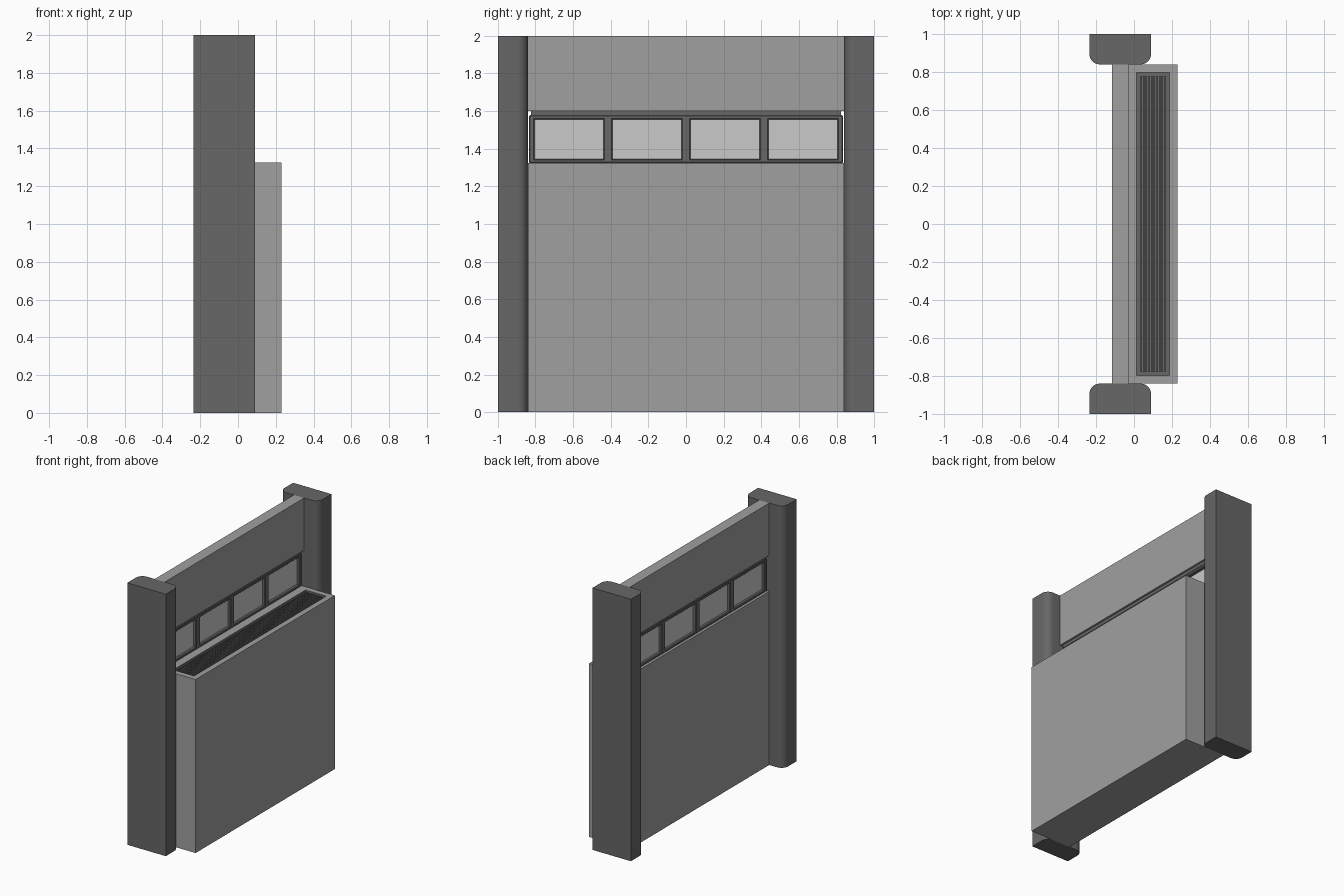
import bpy, bmesh
from mathutils import Vector

cube = bpy.data.objects.get("Cube")
if cube:
    bpy.data.objects.remove(cube, do_unlink=True)


def material(name, v):
    m = bpy.data.materials.new(name)
    m.use_nodes = True
    m.diffuse_color = (v, v, v, 1)
    m.node_tree.nodes["Principled BSDF"].inputs["Base Color"].default_value = (v, v, v, 1)
    return m


WALL = material("wall grey", 0.35)
DARK = material("dark grey", 0.135)
GLASS = material("pale glass", 0.59)


def box(name, x, y, z, mats, edit=None):
    """Box spanning three (min, max) ranges, with an optional bmesh edit."""
    bm = bmesh.new()
    bmesh.ops.create_cube(bm, size=1)
    for v in bm.verts:
        v.co = Vector([r[0] if c < 0 else r[1] for c, r in zip(v.co, (x, y, z))])
    if edit:
        edit(bm)
    me = bpy.data.meshes.new(name)
    bm.to_mesh(me)
    bm.free()
    for m in mats:
        me.materials.append(m)
    ob = bpy.data.objects.new(name, me)
    bpy.context.collection.objects.link(ob)
    return ob


def shade_smooth(ob):
    bpy.ops.object.select_all(action="DESELECT")
    ob.select_set(True)
    bpy.context.view_layer.objects.active = ob
    bpy.ops.object.shade_smooth_by_angle()


SPAN = (-0.84, 0.84)
WALL_X = (-0.115, -0.03)
FRAME_X = (-0.1, -0.045)
SILL, LINTEL = 1.325, 1.6


# Columns with the two inner vertical edges rounded
def round_inner(bm):
    inner = min(abs(v.co.y) for v in bm.verts) + 0.01
    edges = [e for e in bm.edges if all(abs(v.co.y) < inner for v in e.verts)
             and abs(e.verts[0].co.z - e.verts[1].co.z) > 1]
    bmesh.ops.bevel(bm, geom=edges, offset=0.055, segments=8, profile=0.5, affect="EDGES")


for side, y in (("right", (-1, -0.84)), ("left", (0.84, 1))):
    shade_smooth(box(side + "_column", (-0.235, 0.09), y, (0, 2), [DARK], round_inner))

# Wall below and above the window band
box("lower_wall", WALL_X, SPAN, (0, SILL), [WALL])
box("upper_wall", WALL_X, SPAN, (LINTEL, 2), [WALL])


# Deep cabinet with a recessed vent in its top
def sink_vent(bm):
    bm.normal_update()
    top = max(bm.faces, key=lambda f: f.calc_center_median().z)
    bmesh.ops.inset_individual(bm, faces=[top], thickness=0.06)
    rim = set(bm.faces)
    bmesh.ops.inset_individual(bm, faces=[top], thickness=0.0005, depth=-0.03)
    top.material_index = 1
    for f in set(bm.faces) - rim:
        f.material_index = 1


box("cabinet", (WALL_X[1], 0.23), SPAN, (0, SILL), [WALL, DARK], sink_vent)
SLATS = 10
for i in range(SLATS):
    x = 0.037 + 0.126 * i / (SLATS - 1)
    box(f"vent_slat_{i + 1}", (x - 0.004, x + 0.004), (-0.78, 0.78), (1.295, 1.32), [DARK])


# Window frame: rails, posts and panes
def soften(bm):
    bmesh.ops.bevel(bm, geom=bm.edges[:], offset=0.005, segments=1, affect="EDGES")


box("bottom_rail", FRAME_X, (-0.835, 0.835), (SILL, 1.345), [DARK], soften)
box("top_rail", FRAME_X, (-0.835, 0.835), (1.555, 1.578), [DARK], soften)
box("head_strip", FRAME_X, (-0.825, 0.825), (1.576, LINTEL), [DARK])
PITCH = 0.415
for i in range(5):
    y = (i - 2) * PITCH
    half = 0.024
    y0, y1 = max(y - half, -0.835), min(y + half, 0.835)
    box(f"window_post_{i + 1}", FRAME_X, (y0, y1), (SILL, 1.575), [DARK], soften)
for i in range(4):
    y = (i - 1.5) * PITCH
    box(f"window_pane_{i + 1}", (-0.078, -0.067), (y - 0.19, y + 0.19), (1.34, 1.56), [GLASS])
